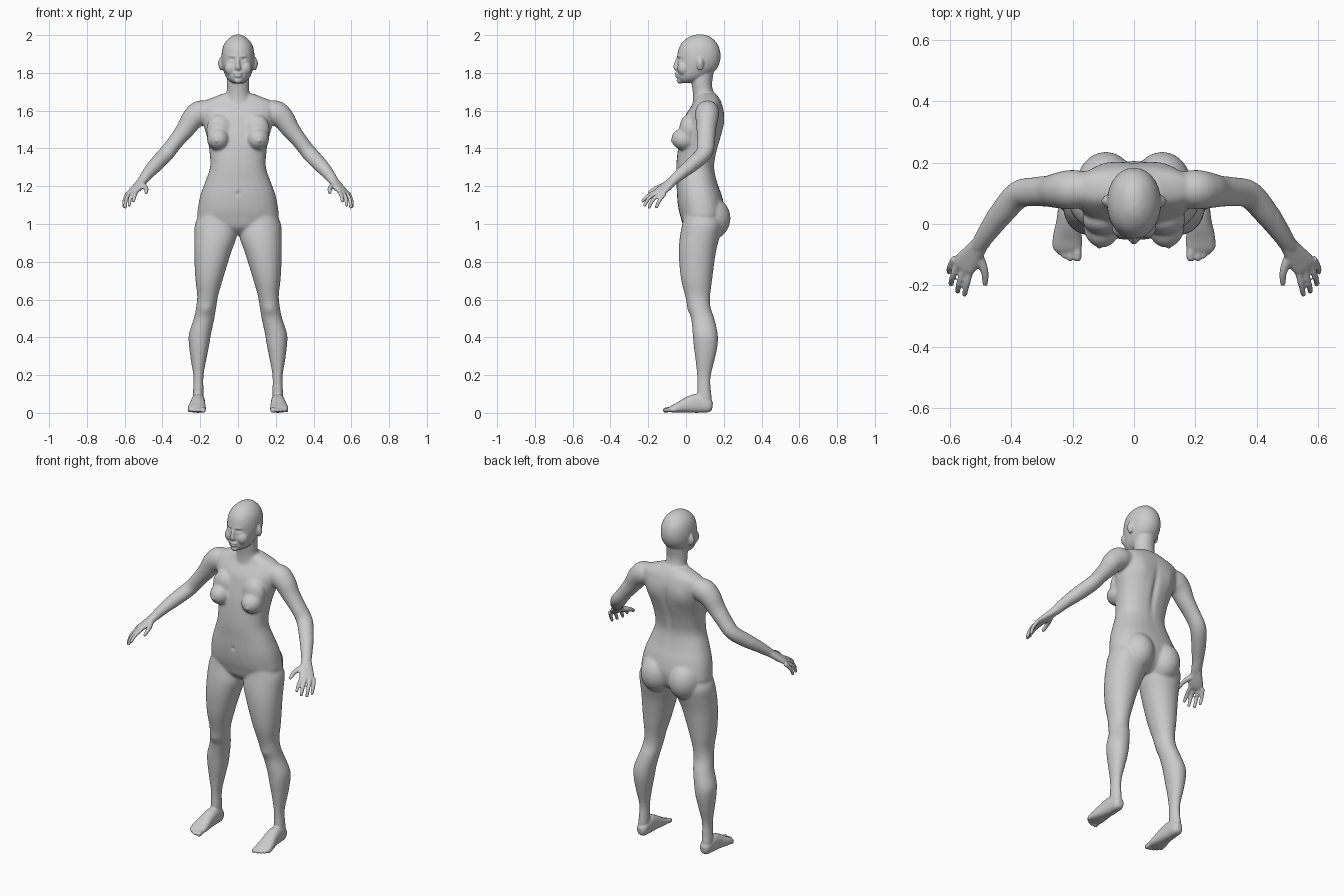
import bpy, bmesh, math
from mathutils import Vector, Matrix

bm = bmesh.new()
SEG = 28


def resample(rows, n=4):
    """Catmull-Rom interpolation of rows of numbers."""
    out, last = [], len(rows) - 1
    for i in range(last):
        p0, p1, p2, p3 = rows[max(i - 1, 0)], rows[i], rows[i + 1], rows[min(i + 2, last)]
        for k in range(n):
            t = k / n
            out.append([0.5 * (2 * b + (c - a) * t + (2 * a - 5 * b + 4 * c - d) * t * t
                               + (3 * b - a - 3 * c + d) * t ** 3)
                        for a, b, c, d in zip(p0, p1, p2, p3)])
    return out + [list(rows[-1])]


def skin(rings):
    loops = [[bm.verts.new(p) for p in r] for r in rings]
    for a, b in zip(loops, loops[1:]):
        for i in range(SEG):
            j = (i + 1) % SEG
            bm.faces.new((a[i], a[j], b[j], b[i]))
    bm.faces.new(loops[0])
    bm.faces.new(loops[-1])


def oval(p):
    f = lambda v: math.copysign(abs(v) ** (2 / p), v)
    return [(f(math.cos(2 * math.pi * i / SEG)), f(math.sin(2 * math.pi * i / SEG)))
            for i in range(SEG)]


def slices(rows, p=2.0):
    """Horizontal sections: z, x min, x max, y front, y back."""
    skin([[((l + r) / 2 + c * (r - l) / 2, (f + b) / 2 + s * (b - f) / 2, z)
           for c, s in oval(p)] for z, l, r, f, b in resample(rows)])


def tube(rows, side=(0, 0, 1), p=2.0):
    """Sections across a path: x, y, z, radius along side, other radius."""
    rows = resample(rows)
    rings = []
    for i, r in enumerate(rows):
        t = (Vector(rows[min(i + 1, len(rows) - 1)][:3]) - Vector(rows[max(i - 1, 0)][:3])).normalized()
        u = Vector(side)
        u = (u - t * u.dot(t)).normalized()
        v = t.cross(u)
        rings.append([Vector(r[:3]) + u * c * r[3] + v * s * r[4] for c, s in oval(p)])
    skin(rings)


def digit(pts, r0, r1):
    n = len(pts) - 1
    rows = [(*q, r0 + (r1 - r0) * i / n, r0 + (r1 - r0) * i / n) for i, q in enumerate(pts)]
    tip = Vector(pts[-1]) + (Vector(pts[-1]) - Vector(pts[-2])).normalized() * r1 * 0.7
    tube(rows + [(*tip, r1 * 0.5, r1 * 0.5)], (0.8, 0.5, 0.2))


def blob(c, r):
    bmesh.ops.create_uvsphere(bm, u_segments=24, v_segments=16, radius=1,
                              matrix=Matrix.Translation(c) @ Matrix.Diagonal((*r, 1)))


# Leg
slices([(1.06, .03, .20, -.01, .17), (1.0, .005, .228, -.02, .19), (.93, .008, .232, -.033, .178),
        (.86, .032, .232, -.038, .16), (.78, .058, .23, -.035, .148), (.7, .082, .225, -.025, .138),
        (.62, .105, .216, -.005, .128), (.56, .115, .222, .01, .13), (.5, .125, .234, .027, .15),
        (.42, .142, .26, .035, .168), (.36, .152, .26, .04, .168), (.28, .168, .25, .05, .152),
        (.2, .182, .237, .058, .132), (.13, .183, .237, .06, .128), (.07, .184, .24, .06, .135),
        (.03, .19, .235, .07, .13)], 2.1)

# Foot and toes
tube([(.21, .14, .035, .015, .02), (.21, .12, .038, .03, .036), (.211, .06, .05, .036, .05),
      (.213, .01, .042, .04, .042), (.217, -.04, .028, .047, .028), (.217, -.075, .02, .047, .018),
      (.217, -.09, .016, .04, .012)], (1, 0, 0), 2.5)
for x, y, r in [(.185, -.112, .015), (.209, -.114, .011), (.227, -.106, .0105),
                (.243, -.094, .010), (.257, -.075, .010)]:
    digit([(x * .8 + .043, y + .05, .02), (x, y + .02, .018), (x, y, .013)], r, r * .9)

# Arm
tube([(.13, .115, 1.595, .045, .05), (.195, .113, 1.59, .066, .064), (.24, .11, 1.557, .06, .06),
      (.277, .107, 1.503, .050, .052), (.327, .105, 1.44, .042, .048), (.378, .095, 1.375, .041, .046),
      (.432, .035, 1.317, .039, .041), (.472, -.02, 1.272, .032, .034), (.503, -.066, 1.232, .025, .028),
      (.515, -.085, 1.215, .02, .025)])

# Hand: palm, fingers, thumb
tube([(.500, -.062, 1.235, .027, .022), (.516, -.085, 1.215, .032, .021), (.54, -.118, 1.187, .040, .018),
      (.558, -.138, 1.17, .040, .014), (.565, -.147, 1.163, .033, .009)], (.055, .04, -.015), 2.3)
for pts in [[(.533, -.146, 1.178), (.546, -.198, 1.152), (.553, -.23, 1.122)],
            [(.553, -.142, 1.172), (.57, -.193, 1.14), (.576, -.22, 1.098)],
            [(.572, -.128, 1.166), (.592, -.173, 1.13), (.597, -.196, 1.088)],
            [(.585, -.112, 1.162), (.601, -.14, 1.125), (.603, -.157, 1.09)]]:
    digit(pts, .0115, .0085)
digit([(.515, -.09, 1.212), (.494, -.135, 1.197), (.486, -.165, 1.185), (.486, -.195, 1.167)], .017, .009)

# Bust, buttock, ear, cheek
blob((.105, -.008, 1.45), (.06, .07, .06))
blob((.098, .012, 1.50), (.07, .048, .08))
blob((.092, .128, 1.03), (.096, .108, .115))
blob((.09, .075, 1.848), (.011, .019, .036))
blob((.038, -.012, 1.825), (.034, .034, .04))
blob((.032, -.026, 1.865), (.016, .016, .016))

# Mirror all paired parts
copy = bmesh.ops.duplicate(bm, geom=bm.verts[:] + bm.edges[:] + bm.faces[:])
for v in copy["geom"]:
    if isinstance(v, bmesh.types.BMVert):
        v.co.x *= -1

# Torso
slices([(z, -w, w, f, b) for z, w, f, b in [
    (.945, .05, .03, .13), (.98, .15, -.01, .18), (1.03, .212, -.027, .2), (1.08, .213, -.04, .205),
    (1.15, .2, -.048, .19), (1.22, .175, -.05, .166), (1.3, .148, -.052, .15), (1.38, .151, -.045, .162),
    (1.45, .162, -.035, .182), (1.52, .182, -.018, .198), (1.58, .195, .0, .202), (1.62, .2, .025, .195),
    (1.65, .18, .045, .185), (1.675, .12, .055, .17), (1.69, .08, .06, .16)]], 2.3)

# Neck
slices([(1.6, -.09, .09, .03, .19), (1.65, -.078, .078, .036, .175), (1.69, -.062, .062, .036, .15),
        (1.74, -.059, .059, .03, .138), (1.82, -.06, .06, .02, .15)])

# Head
slices([(z, -w, w, f, b) for z, w, f, b in [
    (2.003, .012, .055, .09), (1.993, .036, .022, .125), (1.97, .062, -.012, .153), (1.94, .079, -.034, .173),
    (1.9, .087, -.045, .183), (1.86, .087, -.046, .18), (1.825, .081, -.046, .165), (1.8, .073, -.047, .142),
    (1.78, .064, -.046, .115), (1.762, .05, -.04, .085), (1.747, .028, -.028, .05)]], 2.1)

# Nose, lips, chin
tube([(0, -.04, 1.882, .007, .008), (0, -.05, 1.86, .009, .009), (0, -.055, 1.838, .012, .011),
      (0, -.053, 1.826, .016, .012), (0, -.047, 1.818, .012, .01)], (1, 0, 0))
blob((0, -.045, 1.797), (.024, .015, .008))
blob((0, -.044, 1.784), (.022, .014, .008))
blob((0, -.032, 1.76), (.022, .018, .017))

bmesh.ops.recalc_face_normals(bm, faces=bm.faces)
mesh = bpy.data.meshes.new("body")
bm.to_mesh(mesh)
bm.free()
body = bpy.data.objects.new("body", mesh)
bpy.context.collection.objects.link(body)
bpy.context.view_layer.objects.active = body
body.select_set(True)

# Fuse everything into one skin
m = body.modifiers.new("fuse", 'REMESH')
m.mode, m.voxel_size = 'VOXEL', .005
bpy.ops.object.modifier_apply(modifier="fuse")

# Soften joints strongly, hands, feet and face lightly
grp = body.vertex_groups.new(name="soft")
grp.add([v.index for v in body.data.vertices
         if abs(v.co.x) < .47 and .14 < v.co.z < 1.73], 1.0, 'REPLACE')
for name, steps, vg in (("soften", 28, "soft"), ("polish", 3, "")):
    s = body.modifiers.new(name, 'SMOOTH')
    s.factor, s.iterations, s.vertex_group = .5, steps, vg
    bpy.ops.object.modifier_apply(modifier=name)

# Sculpted dents and swells: centre, radii, offset
dents = [((.034, -.046, 1.872), (.016, .03, .009), (0, .007, 0)),     # eye socket
         ((.03, -.046, 1.888), (.022, .03, .006), (0, -.004, 0)),     # brow
         ((0, -.058, 1.791), (.018, .02, .003), (0, .004, 0)),        # mouth
         ((0, .19, 1.42), (.018, .05, .13), (0, -.012, 0)),           # spine
         ((.095, .19, 1.54), (.05, .05, .06), (0, .008, 0)),          # shoulder blade
         ((0, -.05, 1.16), (.01, .03, .012), (0, .006, 0)),           # navel
         ((.115, -.078, 1.44), (.008, .02, .008), (0, -.006, 0)),     # nipple
         ((.165, .01, .545), (.03, .03, .03), (0, -.006, 0)),         # kneecap
         ((.21, .13, .12), (.012, .03, .05), (0, .003, 0)),           # heel tendon
         ((.099, .075, 1.85), (.006, .01, .018), (-.006, 0, 0))]      # ear bowl
for v in body.data.vertices:
    p = v.co.copy()
    for c, r, o in dents:
        d = sum(((q - a) / b) ** 2 for q, a, b in zip((abs(p.x), p.y, p.z), c, r))
        if d < 8:
            w = math.exp(-d)
            v.co += Vector((math.copysign(o[0], p.x), o[1], o[2])) * w
    v.co.z = max(v.co.z, 0)

bpy.ops.object.shade_smooth()
